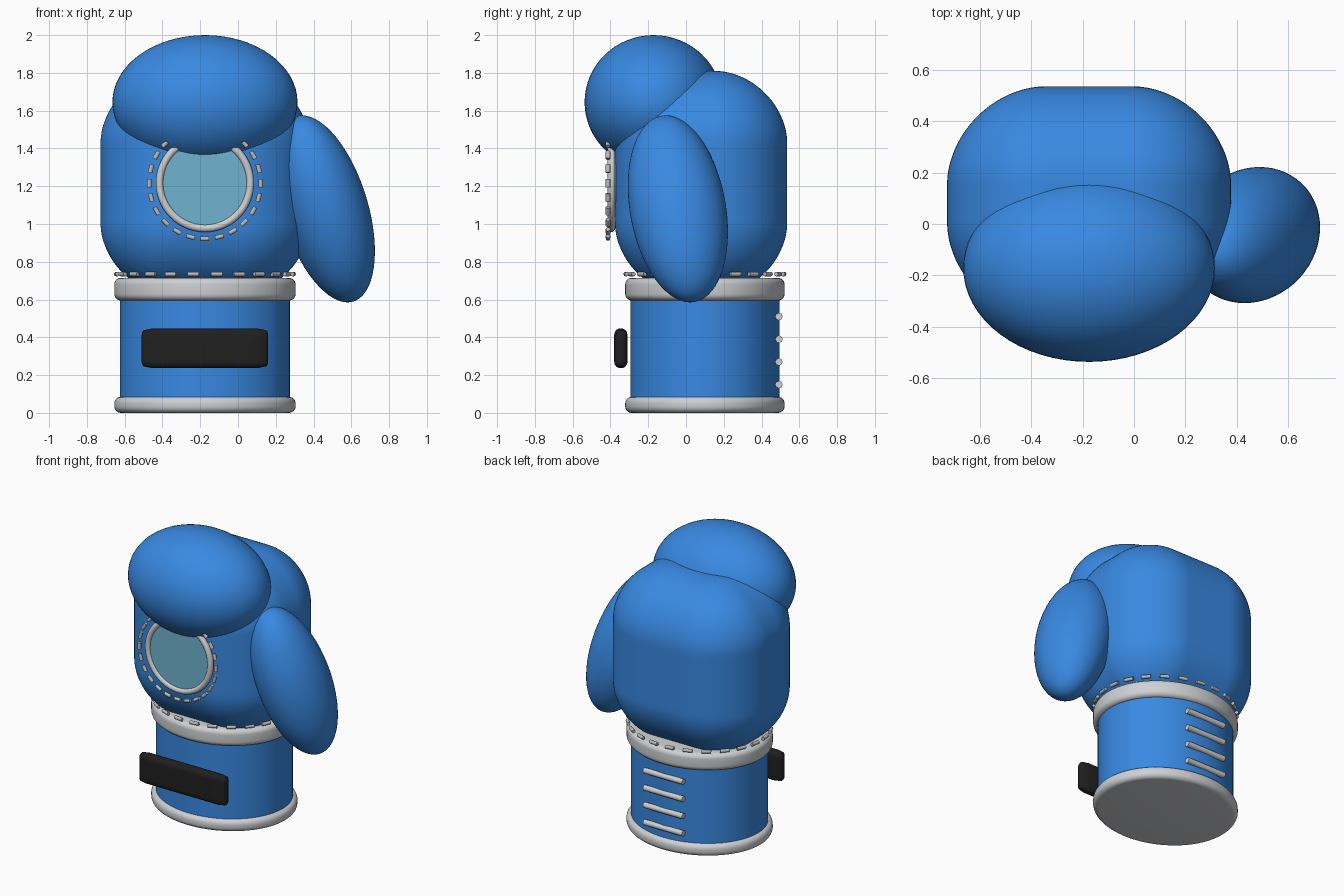
import bpy, bmesh, math
from mathutils import Vector, Matrix

if "Cube" in bpy.data.objects:
    bpy.data.objects.remove(bpy.data.objects["Cube"])


def mat(name, rgb):
    m = bpy.data.materials.new(name)
    m.diffuse_color = (*rgb, 1)
    m.use_nodes = True
    m.node_tree.nodes["Principled BSDF"].inputs["Base Color"].default_value = m.diffuse_color
    return m


BLUE = mat("glove blue", (0.04, 0.25, 0.76))
GREY = mat("trim light grey", (0.62, 0.63, 0.65))
STITCH = mat("stitch grey", (0.5, 0.5, 0.5))
BLACK = mat("strap black", (0.014, 0.014, 0.014))
GLASS = mat("patch light blue", (0.16, 0.45, 0.63))
CX, CY = -0.175, 0.10      # cuff axis


def finish(bm, name, material, angle=40):
    bmesh.ops.recalc_face_normals(bm, faces=bm.faces)
    me = bpy.data.meshes.new(name)
    bm.to_mesh(me)
    bm.free()
    me.materials.append(material)
    ob = bpy.data.objects.new(name, me)
    bpy.context.collection.objects.link(ob)
    bpy.ops.object.select_all(action='DESELECT')
    ob.select_set(True)
    bpy.context.view_layer.objects.active = ob
    bpy.ops.object.shade_smooth_by_angle(angle=math.radians(angle))
    return ob


def ellipsoid(name, matrix):
    bm = bmesh.new()
    bmesh.ops.create_uvsphere(bm, u_segments=64, v_segments=32, radius=1, matrix=matrix)
    return finish(bm, name, BLUE)


def rounded_box(name, centre, half, r, material, p=2.0, cuts=24):
    """Box whose edges and corners are rounded by radius r."""
    bm = bmesh.new()
    bmesh.ops.create_cube(bm, size=2)
    bmesh.ops.subdivide_edges(bm, edges=bm.edges[:], cuts=cuts, use_grid_fill=True)
    for v in bm.verts:
        q = Vector([math.tan(c * math.pi / 4) for c in v.co])
        core = Vector([h - r for h in half])
        pos = Vector([c * h for c, h in zip(q, half)])
        base = Vector([max(-k, min(k, c)) for c, k in zip(pos, core)])
        d = pos - base
        n = sum(abs(c) ** p for c in d) ** (1 / p)
        v.co = Vector(centre) + base + d * (r / n)
    return finish(bm, name, material)


def lathe(name, profile, rx, ry, material, n=72):
    """Closed elliptical solid; profile gives (outward offset, height)."""
    bm = bmesh.new()
    rings = []
    for off, z in profile:
        rings.append([bm.verts.new((CX + (rx + off) * math.cos(2 * math.pi * i / n),
                                    CY + (ry + off) * math.sin(2 * math.pi * i / n), z))
                      for i in range(n)])
    for a, b in zip(rings, rings[1:]):
        for i in range(n):
            j = (i + 1) % n
            bm.faces.new((a[i], a[j], b[j], b[i]))
    bm.faces.new(rings[0])
    bm.faces.new(rings[-1])
    return finish(bm, name, material)


def rounded_rim(z0, z1, r, steps=6):
    low = [(r * math.sin(a) - r, z0 + r - r * math.cos(a))
           for a in (math.pi / 2 * i / steps for i in range(steps + 1))]
    return low + [(o, z0 + z1 - z) for o, z in reversed(low)]


def rods(name, items, radius, length, material):
    """Short rods, each given as (centre, direction)."""
    bm = bmesh.new()
    for c, d in items:
        m = Matrix.Translation(c) @ Vector(d).to_track_quat('Z', 'Y').to_matrix().to_4x4()
        bmesh.ops.create_cone(bm, cap_ends=True, segments=8, radius1=radius,
                              radius2=radius, depth=length, matrix=m)
    return finish(bm, name, material, 50)


# Padded mitt: palm, curled fingers and thumb
rounded_box("palm", (CX, 0.08, 1.217), (0.553, 0.456, 0.593), 0.38, BLUE, p=1.88, cuts=35)
ellipsoid("fingers", Matrix.Translation((CX, -0.172, 1.645)) @ Matrix.Diagonal((0.49, 0.365, 0.355, 1)))
ellipsoid("thumb", Matrix(((0.236, 0, -0.12, 0.46),
                           (0, 0.257, -0.065, -0.043),
                           (0, 0, 0.495, 1.08),
                           (0, 0, 0, 1))))

# Cuff with rounded trim bands
lathe("cuff", [(0, 0.03), (0, 0.66)], 0.45, 0.395, BLUE)
lathe("bottom_band", rounded_rim(0.0, 0.085, 0.035), 0.48, 0.422, GREY)
lathe("top_band", rounded_rim(0.595, 0.715, 0.035), 0.48, 0.422, GREY)

# Stitches around the wrist
N = 24
seam = []
for i in range(N):
    t = 2 * math.pi * (i + 0.5) / N
    seam.append(((CX + 0.47 * math.cos(t), CY + 0.42 * math.sin(t), 0.735),
                 (-0.47 * math.sin(t), 0.42 * math.cos(t), 0)))
rods("wrist_stitches", seam, 0.012, 0.06, STITCH)

# Round patch: disc, ring and stitches
WZ = 1.217
face_on = Matrix.Rotation(math.pi / 2, 4, 'X')
bm = bmesh.new()
bmesh.ops.create_cone(bm, cap_ends=True, segments=64, radius1=0.24, radius2=0.24, depth=0.03,
                      matrix=Matrix.Translation((CX, -0.385, WZ)) @ face_on)
finish(bm, "patch_disc", GLASS)

bpy.ops.mesh.primitive_torus_add(major_segments=64, minor_segments=12, major_radius=0.24,
                                 minor_radius=0.02, location=(CX, -0.395, WZ),
                                 rotation=(math.pi / 2, 0, 0))
ring = bpy.context.object
ring.name = "patch_ring"
ring.data.materials.append(GREY)
bpy.ops.object.shade_smooth_by_angle(angle=math.radians(40))

seam = []
for i in range(N):
    t = 2 * math.pi * i / N
    seam.append(((CX + 0.295 * math.cos(t), -0.413, WZ + 0.295 * math.sin(t)),
                 (-math.sin(t), 0, math.cos(t))))
rods("patch_stitches", seam, 0.012, 0.045, STITCH)

# Front strap and rear laces
rounded_box("strap", (CX, -0.345, 0.342), (0.335, 0.035, 0.105), 0.033, BLACK, cuts=16)
rods("laces", [((CX, 0.492, 0.15 + 0.12 * i), (1, 0, 0)) for i in range(4)], 0.02, 0.3, GREY)
